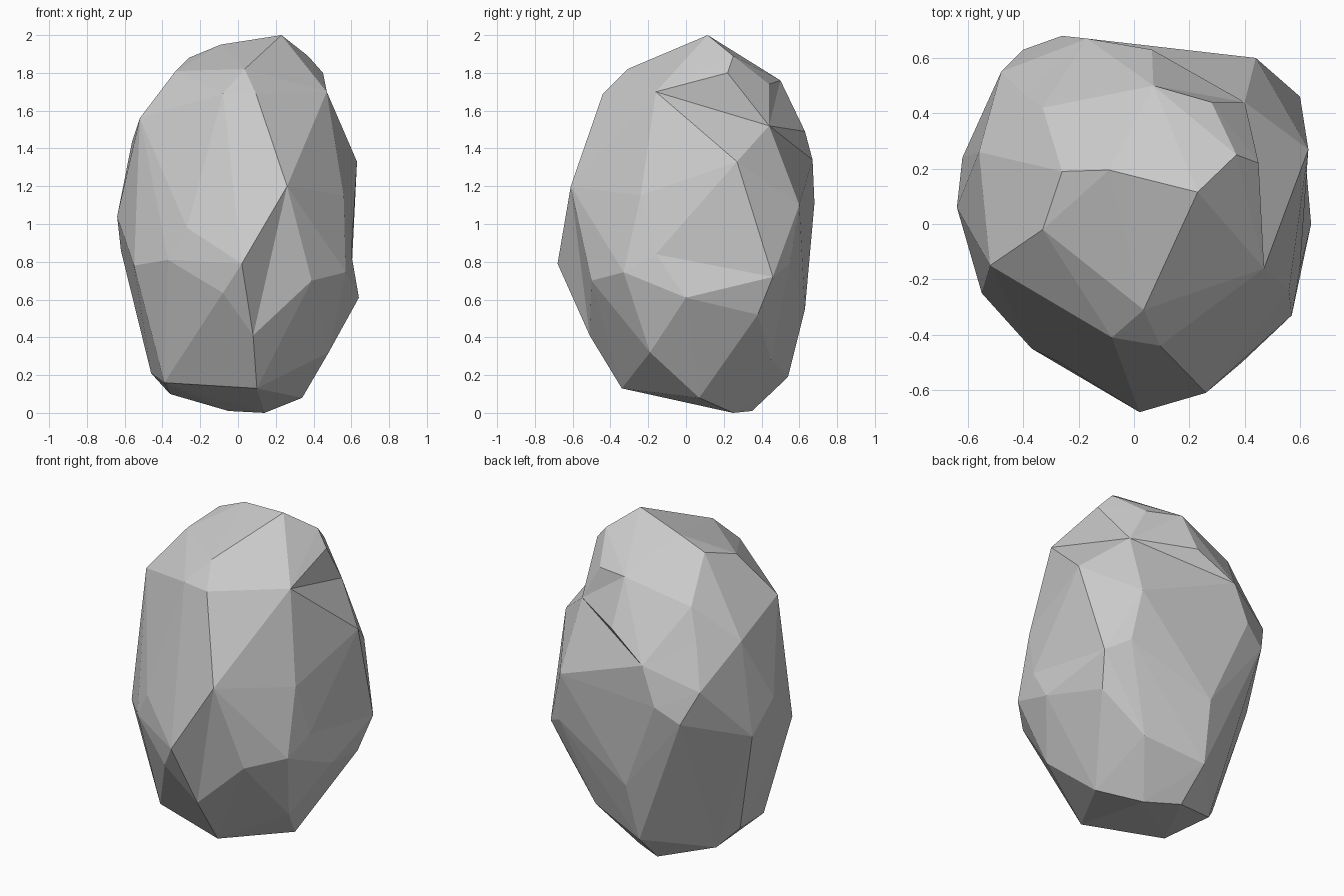
import bpy, bmesh
from math import radians
from mathutils import Vector

if "Cube" in bpy.data.objects:
    bpy.data.objects.remove(bpy.data.objects["Cube"])

# Corner points of the boulder, crown to base
CORNERS = [
    (.23, .115, 2), (-.09, .195, 1.95), (-.26, .19, 1.88), (.37, .25, 1.89), (.035, -.31, 1.82),
    (.095, -.44, 1.69), (.47, -.16, 1.7), (.45, .22, 1.8), (-.33, -.02, 1.81), (-.52, -.15, 1.56),
    (-.33, .42, 1.65), (.28, .44, 1.74), (.07, .5, 1.76), (.065, .63, 1.49), (-.56, .26, 1.44),
    (.63, .27, 1.33), (-.17, .67, 1.34), (.44, .6, 1.1), (-.26, .68, 1.11), (-.48, .55, 1.21),
    (.26, -.61, 1.2), (.56, -.24, 1.15), (-.64, .06, 1.04), (-.62, .24, .86), (.02, -.68, .79),
    (-.27, -.5, .98), (-.37, -.45, .81), (-.55, -.25, .78), (-.08, -.41, 1.69), (-.08, -.6, .635),
    (.39, -.5, .7), (.57, -.33, .745), (.64, 0, .61), (-.4, .63, 1.02), (.6, .46, .72),
    (.48, .55, .79), (-.03, .63, .55), (.08, -.51, .41), (.48, -.19, .32), (.55, .38, .52),
    (.3, .45, .28), (-.06, .54, .19), (.1, -.34, .13), (-.39, -.2, .16), (-.46, .13, .21),
    (.34, .07, .08), (.14, .25, 0), (-.05, .35, .01), (-.36, .22, .1),
]
NOTCH = Vector((.4, .44, 1.52))
LEFT_DENT = Vector((-.4, .47, 1.46))
SIDE_DENT = Vector((.6, -.16, .84))


def sink(bm, faces, point):
    """Join faces into one and pull its middle to a point."""
    if not faces:
        return
    if len(faces) > 1:
        faces = bmesh.ops.dissolve_faces(bm, faces=faces)['region']
    verts = bmesh.ops.poke(bm, faces=faces)['verts']
    if len(verts) == 1:
        verts[0].co = point


def faces_where(bm, test):
    return [f for f in bm.faces if all(test(v.co) for v in f.verts)]


# Convex faceted body
bm = bmesh.new()
for p in CORNERS:
    bm.verts.new(p)
bmesh.ops.convex_hull(bm, input=bm.verts[:])
bmesh.ops.delete(bm, geom=[v for v in bm.verts if not v.link_faces], context='VERTS')

# Chipped notch high on the back right
chip = [f for f in faces_where(bm, lambda c: (c - NOTCH).length < .645)
        if (f.calc_center_median() - NOTCH).length < .43
        and f.calc_center_median().z < 1.75]
sink(bm, chip, NOTCH)

# Shallow dents on the back left and along the right side
sink(bm, faces_where(bm, lambda c: (c - LEFT_DENT).length < .34), LEFT_DENT)
sink(bm, faces_where(bm, lambda c: c.x > .555), SIDE_DENT)

# Crease low on the front: turn the edge between two corners
ends = [Vector((.02, -.68, .79)), Vector((.39, -.5, .7))]
crease = [e for e in bm.edges
          if all(min((v.co - p).length for p in ends) < .01 for v in e.verts)]
if crease:
    bmesh.ops.rotate_edges(bm, edges=crease)

# Merge nearly flat neighbours into broad facets
bmesh.ops.dissolve_limit(bm, angle_limit=radians(1), verts=bm.verts[:], edges=bm.edges[:])
bmesh.ops.recalc_face_normals(bm, faces=bm.faces[:])

mesh = bpy.data.meshes.new("boulder")
bm.to_mesh(mesh)
bm.free()
boulder = bpy.data.objects.new("boulder", mesh)
bpy.context.collection.objects.link(boulder)
